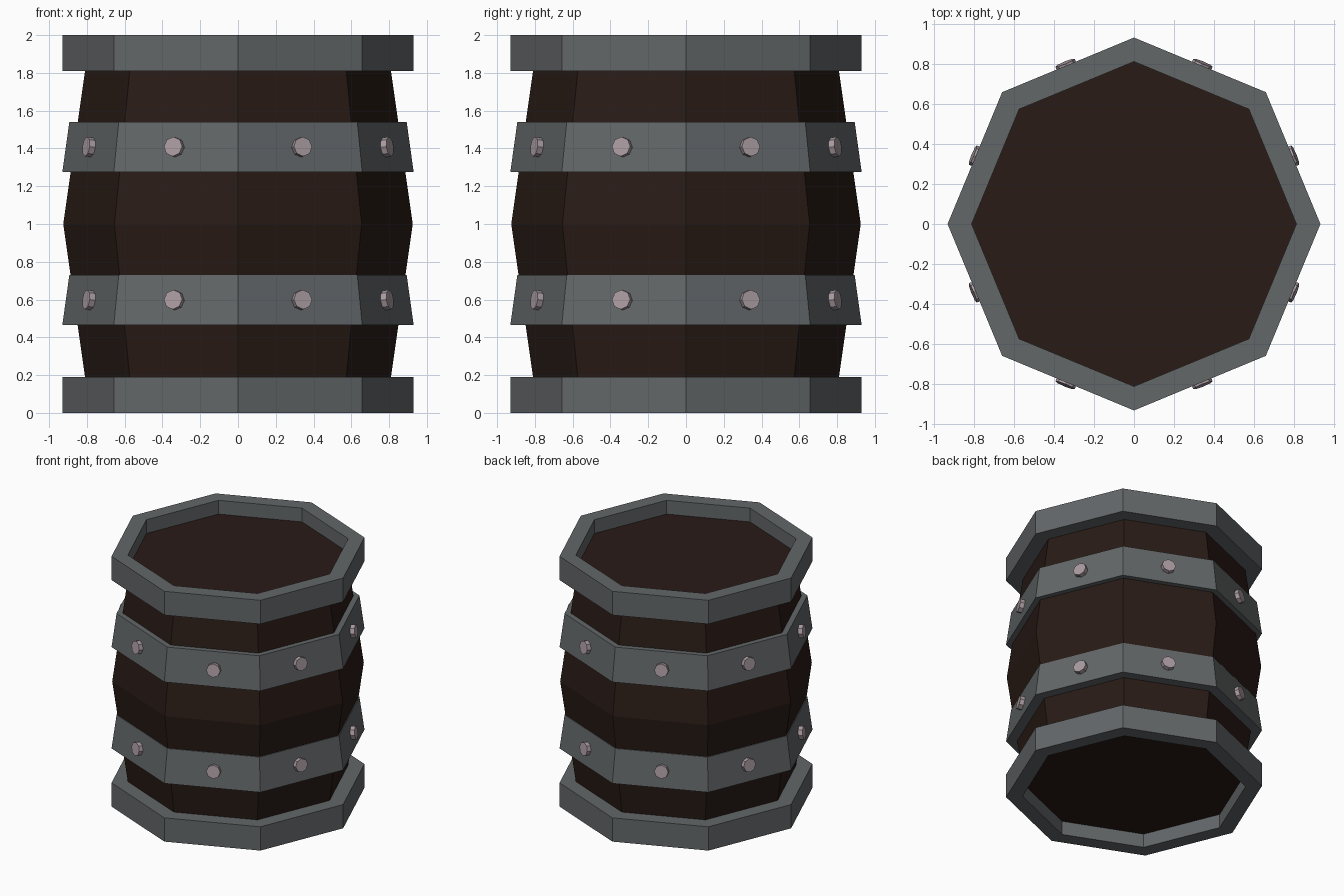
import bpy, bmesh
from math import cos, sin, pi
from mathutils import Vector

if "Cube" in bpy.data.objects:
    bpy.data.objects.remove(bpy.data.objects["Cube"])

SIDES = 8


def material(name, rgb):
    m = bpy.data.materials.new(name)
    m.diffuse_color = (*rgb, 1)
    m.use_nodes = True
    m.node_tree.nodes["Principled BSDF"].inputs["Base Color"].default_value = m.diffuse_color
    return m


wood = material("dark_wood", (0.022, 0.011, 0.008))
iron = material("iron", (0.125, 0.135, 0.14))
steel = material("bolt_steel", (0.40, 0.33, 0.35))


def finish(name, bm, mat):
    bmesh.ops.recalc_face_normals(bm, faces=bm.faces)
    mesh = bpy.data.meshes.new(name)
    bm.to_mesh(mesh)
    bm.free()
    mesh.materials.append(mat)
    obj = bpy.data.objects.new(name, mesh)
    bpy.context.collection.objects.link(obj)
    return obj


def lathe(name, profile, mat, closed):
    """Octagonal sweep of an (r, z) profile; open profiles get end caps."""
    bm = bmesh.new()
    loops = [[bm.verts.new((r * cos(2 * pi * i / SIDES), r * sin(2 * pi * i / SIDES), z))
              for i in range(SIDES)] for r, z in profile]
    pairs = list(zip(loops, loops[1:]))
    if closed:
        pairs.append((loops[-1], loops[0]))
    else:
        bm.faces.new(loops[0])
        bm.faces.new(loops[-1])
    for a, b in pairs:
        for i in range(SIDES):
            j = (i + 1) % SIDES
            bm.faces.new((a[i], a[j], b[j], b[i]))
    return finish(name, bm, mat)


# Bulging wooden body with recessed flat ends
lathe("barrel_body", [(0.815, 0.11), (0.81, 0.19), (0.925, 1.0), (0.81, 1.81), (0.815, 1.89)],
      wood, False)

# Straight end rims
for name, z0 in (("bottom_rim", 0.0), ("top_rim", 1.81)):
    lathe(name, [(0.81, z0), (0.93, z0), (0.93, z0 + 0.19), (0.81, z0 + 0.19)], iron, True)

# Tapered hoops, both leaning the same way, with a bolt on every face
for level, z0 in (("lower", 0.465), ("upper", 1.275)):
    lathe(level + "_hoop",
          [(0.84, z0), (0.93, z0), (0.893, z0 + 0.265), (0.81, z0 + 0.265)], iron, True)
    for i in range(SIDES):
        a = 2 * pi * (i + 0.5) / SIDES
        out = Vector((cos(a), sin(a), 0))
        side = Vector((-sin(a), cos(a), 0)) * (0.01 if i % 2 == 0 else -0.01)
        axis = (out + Vector((0, 0, 0.129))).normalized()
        bm = bmesh.new()
        bmesh.ops.create_cone(bm, cap_ends=True, segments=8, radius1=0.052,
                              radius2=0.052, depth=0.07)
        bolt = finish(f"{level}_bolt_{i + 1}", bm, steel)
        bolt.location = out * 0.875 + side + Vector((0, 0, z0 + 0.135)) - axis * 0.035
        bolt.rotation_mode = 'QUATERNION'
        bolt.rotation_quaternion = axis.to_track_quat('Z', 'Y')
